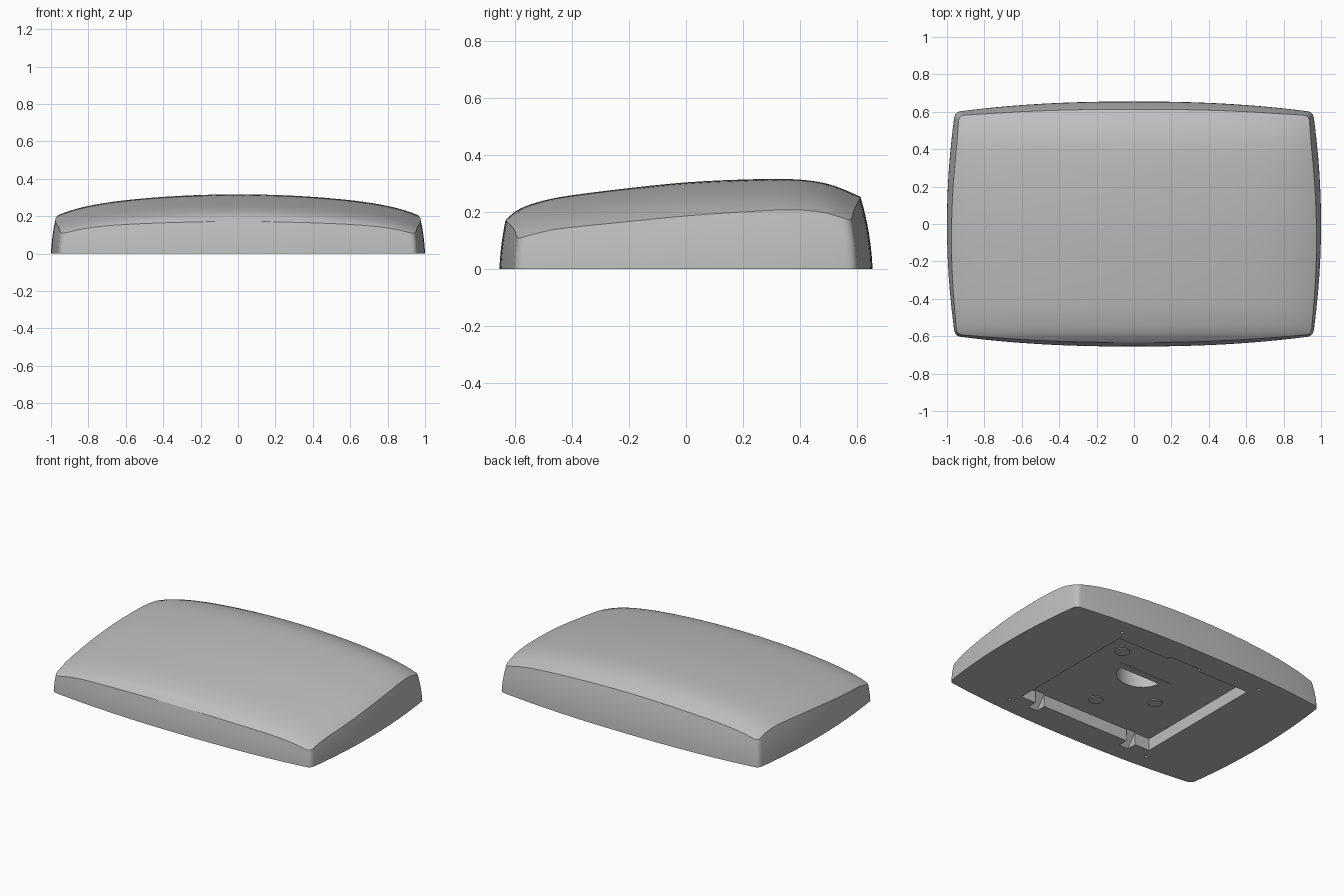
import bpy, bmesh, math
from mathutils import Vector

if "Cube" in bpy.data.objects:
    bpy.data.objects.remove(bpy.data.objects["Cube"])

grey = bpy.data.materials.new("plain grey")
grey.use_nodes = True
COLOUR = (0.52, 0.52, 0.52, 1)
grey.diffuse_color = COLOUR
grey.node_tree.nodes["Principled BSDF"].inputs["Base Color"].default_value = COLOUR

# Crown height along the centre line, front to back
CROWN = [(-0.68, 0.12), (-0.625, 0.18), (-0.58, 0.213), (-0.5, 0.24), (-0.42, 0.256),
         (-0.2, 0.284), (0, 0.304), (0.2, 0.314), (0.38, 0.315), (0.5, 0.298),
         (0.62, 0.25), (0.68, 0.215)]


def slope(i):
    a, b = CROWN[max(i - 1, 0)], CROWN[min(i + 1, len(CROWN) - 1)]
    return (b[1] - a[1]) / (b[0] - a[0])


def crown(y):
    """Smooth curve through the crown points."""
    i = 0
    while i < len(CROWN) - 2 and y > CROWN[i + 1][0]:
        i += 1
    (y0, z0), (y1, z1) = CROWN[i], CROWN[i + 1]
    d = y1 - y0
    t = (y - y0) / d
    return (z0 * (1 + 2 * t) * (1 - t) ** 2 + z1 * t * t * (3 - 2 * t)
            + d * t * (1 - t) * (slope(i) * (1 - t) - slope(i + 1) * t))


def top_z(x, y):
    return crown(y) - 0.085 * x ** 2 - 0.045 * x ** 8


def side_x(y):
    return 1 - 0.12 * y * y


def end_y(x):
    return 0.655 - 0.055 * (x / 0.95) ** 2.3


def outline():
    """Bowed rectangle with small rounded corners."""
    quarter = [(side_x(0.565 * i / 12), 0.565 * i / 12) for i in range(12)]
    a = Vector((side_x(0.565), 0.565))
    c = Vector((0.957, 0.6))
    b = Vector((0.925, end_y(0.925)))
    for i in range(9):
        t = i / 8
        quarter.append(tuple(a * (1 - t) ** 2 + c * 2 * t * (1 - t) + b * t * t))
    quarter += [(0.925 * i / 18, end_y(0.925 * i / 18)) for i in range(17, -1, -1)]
    half = quarter + [(-x, y) for x, y in quarter[-2::-1]]
    return half + [(x, -y) for x, y in half[-2:0:-1]]


def leaned(x, y, z):
    """Wall point pulled inward as it rises."""
    s = 0.04 * z + 0.5 * z * z
    return x * (1 - s), y * (1 - s / 0.655)


def finish(name, bm):
    bmesh.ops.recalc_face_normals(bm, faces=bm.faces[:])
    mesh = bpy.data.meshes.new(name)
    bm.to_mesh(mesh)
    bm.free()
    mesh.materials.append(grey)
    obj = bpy.data.objects.new(name, mesh)
    bpy.context.collection.objects.link(obj)
    return obj


def build_shell():
    bm = bmesh.new()
    base = outline()
    rims = []
    for x, y in base:
        z = 0.15
        for _ in range(12):
            z = top_z(*leaned(x, y, z))
        rims.append(z)
    rows = []
    for j in range(7):
        row = []
        for (x, y), rim in zip(base, rims):
            z = rim * j / 6
            row.append(bm.verts.new((*leaned(x, y, z), z)))
        rows.append(row)
    edge = [v.co.copy() for v in rows[-1]]
    for j in range(1, 24):
        k = 1 - (j / 24) ** 1.4
        rows.append([bm.verts.new((p.x * k, p.y * k, top_z(p.x * k, p.y * k))) for p in edge])
    n = len(base)
    for low, high in zip(rows, rows[1:]):
        for i in range(n):
            m = (i + 1) % n
            bm.faces.new((low[i], low[m], high[m], high[i]))
    peak = bm.verts.new((0, 0, top_z(0, 0)))
    for i in range(n):
        bm.faces.new((rows[-1][i], rows[-1][(i + 1) % n], peak))
    bm.faces.new(rows[0][::-1])
    return finish("shell", bm)


def prism(name, profile, start, end, axis="z"):
    """Extrude a profile along z (x, y points) or along x (y, z points)."""
    bm = bmesh.new()
    place = (lambda p, d: (p[0], p[1], d)) if axis == "z" else (lambda p, d: (d, p[0], p[1]))
    a = [bm.verts.new(place(p, start)) for p in profile]
    b = [bm.verts.new(place(p, end)) for p in profile]
    bm.faces.new(a[::-1])
    bm.faces.new(b)
    for i in range(len(a)):
        m = (i + 1) % len(a)
        bm.faces.new((a[i], a[m], b[m], b[i]))
    return finish(name, bm)


def rect(x0, x1, y0, y1):
    return [(x0, y0), (x1, y0), (x1, y1), (x0, y1)]


def arc(cx, cy, rx, ry, start, end, n):
    return [(cx + rx * math.cos(start + (end - start) * i / n),
             cy + ry * math.sin(start + (end - start) * i / n)) for i in range(n + 1)]


shell = build_shell()
FLOOR = 0.08

# Underside recess, finger scoop, groove and latch notches
cutters = [
    prism("recess_cutter", rect(-0.505, 0.505, -0.46, 0.465), -0.02, FLOOR),
    prism("scoop_cutter", arc(0.03, 0.09, 0.15, 0.13, math.pi, 2 * math.pi, 20), 0.05, 0.18),
    prism("groove_cutter", rect(-0.18, 0.22, 0.13, 0.138), 0.05, FLOOR + 0.01),
    prism("tongue_cutter", rect(-0.12, 0.12, 0.44, 0.49), -0.015, 0.03),
]
for side in (-1, 1):
    x = side * 0.36
    cutters.append(prism("latch_cutter", [(-0.45, -0.01), (-0.535, -0.01), (-0.45, 0.1)],
                         x - 0.035, x + 0.035, "x"))
    # Pin holes outside the recess corners
    for y in (-0.53, 0.53):
        cutters.append(prism("pin_cutter", arc(side * 0.54, y, 0.01, 0.01, 0, 2 * math.pi, 12)[:-1],
                             -0.01, 0.02))

bpy.context.view_layer.objects.active = shell
for cutter in cutters:
    cutter.hide_render = True
    mod = shell.modifiers.new("cut", "BOOLEAN")
    mod.operation = "DIFFERENCE"
    mod.solver = "EXACT"
    mod.object = cutter
    bpy.ops.object.modifier_apply(modifier=mod.name)
for cutter in cutters:
    bpy.data.objects.remove(cutter)

# Low round pads on the recess floor
pads = [prism("floor_pad", arc(x, y, 0.045, 0.045, 0, 2 * math.pi, 24)[:-1], FLOOR - 0.006, FLOOR + 0.01)
        for x, y in ((0.3, 0.25), (0.05, -0.3), (-0.25, -0.1))]

bpy.ops.object.select_all(action="DESELECT")
for obj in [shell] + pads:
    obj.select_set(True)
bpy.ops.object.shade_smooth_by_angle(angle=math.radians(25))
